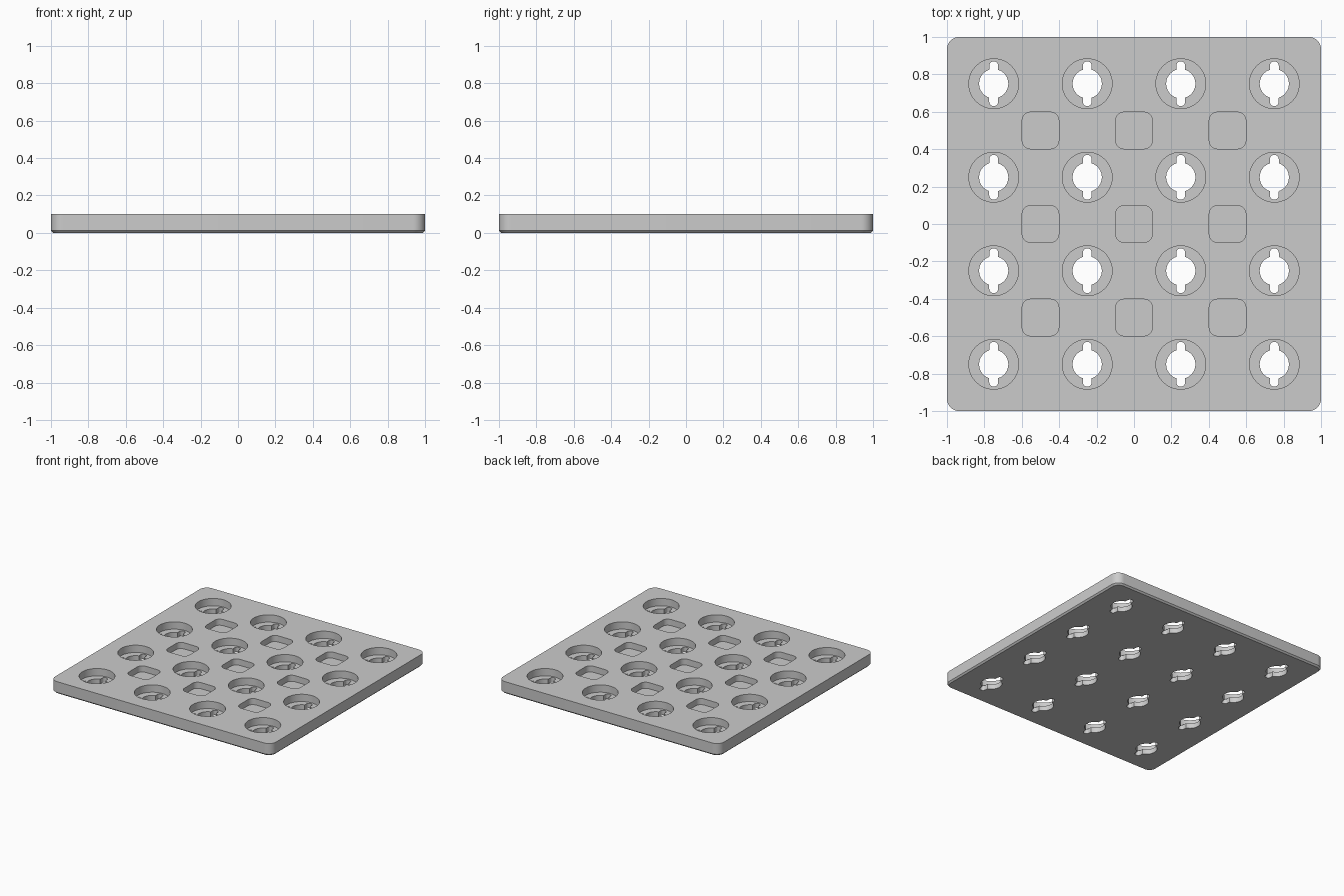
import bpy, bmesh
from math import sin, cos, pi, asin, sqrt, radians

old = bpy.data.objects.get("Cube")
if old:
    bpy.data.objects.remove(old, do_unlink=True)

HEIGHT = 0.1
FLOOR = 0.04          # floor of the round recesses
POCKET_FLOOR = 0.05   # floor of the square pockets
THROUGH = -0.05
ABOVE = 0.2

grey = bpy.data.materials.new("plain grey")
grey.use_nodes = True
colour = (0.6, 0.6, 0.6, 1)
grey.diffuse_color = colour
grey.node_tree.nodes["Principled BSDF"].inputs["Base Color"].default_value = colour


def arc(cx, cy, r, a0, a1, n):
    return [(cx + r * cos(a0 + (a1 - a0) * i / n), cy + r * sin(a0 + (a1 - a0) * i / n))
            for i in range(n + 1)]


def circle(r, n=48):
    return arc(0, 0, r, 0, 2 * pi, n)[:-1]


def rounded_square(half, r, n=8):
    pts = []
    c = half - r
    for k, (sx, sy) in enumerate([(1, 1), (-1, 1), (-1, -1), (1, -1)]):
        pts += arc(sx * c, sy * c, r, k * pi / 2, (k + 1) * pi / 2, n)
    return pts


def keyhole(r, slot, reach):
    """Round hole with a round-ended slot at its front and back."""
    a = asin(slot / r)
    half = arc(0, 0, r, -pi / 2 + a, pi / 2 - a, 20)
    half += arc(0, reach - slot, slot, 0, pi, 10)
    half.pop()
    return half + [(-x, -y) for x, y in half]


def detent(r0, r1, w, angle):
    """Short radial groove outline."""
    box = [(r0, -w), (r1, -w), (r1, w), (r0, w)]
    return [(x * cos(angle) - y * sin(angle), x * sin(angle) + y * cos(angle)) for x, y in box]


def prisms(name, outline, centres, z0, z1):
    """One mesh holding a straight prism of the outline at each centre."""
    bm = bmesh.new()
    for cx, cy in centres:
        low = [bm.verts.new((cx + x, cy + y, z0)) for x, y in outline]
        high = [bm.verts.new((cx + x, cy + y, z1)) for x, y in outline]
        bm.faces.new(low[::-1])
        bm.faces.new(high)
        for i in range(len(low)):
            j = (i + 1) % len(low)
            bm.faces.new((low[i], low[j], high[j], high[i]))
    mesh = bpy.data.meshes.new(name)
    bm.to_mesh(mesh)
    bm.free()
    mesh.materials.append(grey)
    ob = bpy.data.objects.new(name, mesh)
    bpy.context.collection.objects.link(ob)
    return ob


# Plate with a small bevel round its bottom edge
plate = prisms("base_plate", rounded_square(1, 0.065), [(0, 0)], 0, HEIGHT)
bm = bmesh.new()
bm.from_mesh(plate.data)
rim = [e for e in bm.edges if all(v.co.z < 0.001 for v in e.verts)]
bmesh.ops.bevel(bm, geom=rim, offset=0.012, segments=1, affect='EDGES')
bm.to_mesh(plate.data)
bm.free()

# Grids of recesses, keyed holes, detents and pockets
sockets = [(0.5 * i - 0.75, 0.5 * j - 0.75) for i in range(4) for j in range(4)]
between = [(0.5 * i - 0.5, 0.5 * j - 0.5) for i in range(3) for j in range(3)]
tilt = radians(12)
cutters = [
    prisms("recess_cutter", circle(0.133), sockets, FLOOR, ABOVE),
    prisms("keyhole_cutter", keyhole(0.078, 0.024, 0.12), sockets, THROUGH, ABOVE),
    prisms("pocket_cutter", rounded_square(0.098, 0.045), between, POCKET_FLOOR, ABOVE),
    prisms("right_detent_cutter", detent(0.09, 0.12, 0.004, tilt), sockets, FLOOR - 0.003, ABOVE),
    prisms("left_detent_cutter", detent(0.09, 0.12, 0.004, tilt + pi), sockets, FLOOR - 0.003, ABOVE),
]

# Cut, then drop the cutters
bpy.ops.object.select_all(action='DESELECT')
plate.select_set(True)
bpy.context.view_layer.objects.active = plate
for cutter in cutters:
    cutter.hide_render = True
    mod = plate.modifiers.new(cutter.name, 'BOOLEAN')
    mod.operation = 'DIFFERENCE'
    mod.solver = 'EXACT'
    mod.object = cutter
    bpy.ops.object.modifier_apply(modifier=mod.name)
    bpy.data.objects.remove(cutter, do_unlink=True)

bpy.ops.object.shade_smooth_by_angle(angle=radians(30))
